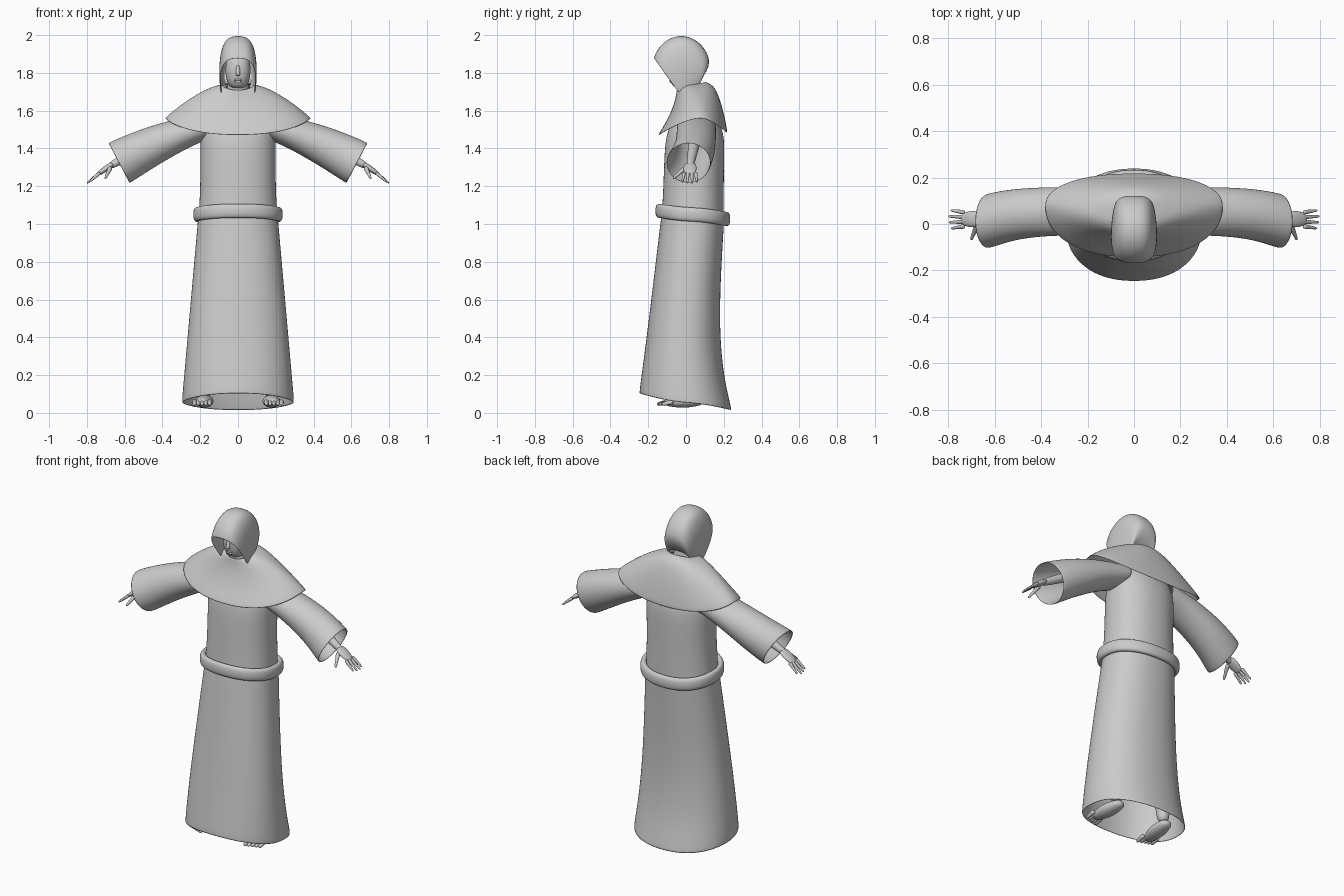
import bpy, bmesh
from math import sin, cos, pi, radians, copysign
from mathutils import Vector

if "Cube" in bpy.data.objects:
    bpy.data.objects.remove(bpy.data.objects["Cube"])

GREY = (.6, .6, .6, 1)
material = bpy.data.materials.new("plain_grey")
material.use_nodes = True
material.diffuse_color = GREY
material.node_tree.nodes["Principled BSDF"].inputs["Base Color"].default_value = GREY


def loft(name, rings, closed=True, caps=False, loop=False, mirror=False, thick=0):
    """Skin a list of point rings into one smooth object."""
    bm = bmesh.new()
    rows = [[bm.verts.new(point) for point in ring] for ring in rings]
    count = len(rows[0])
    pairs = list(zip(rows, rows[1:]))
    if loop:
        pairs.append((rows[-1], rows[0]))
    for lower, upper in pairs:
        for i in range(count if closed else count - 1):
            j = (i + 1) % count
            bm.faces.new((lower[i], lower[j], upper[j], upper[i]))
    if caps:
        bm.faces.new(rows[0])
        bm.faces.new(rows[-1])
    bmesh.ops.recalc_face_normals(bm, faces=bm.faces)
    for face in bm.faces:
        face.smooth = True
    mesh = bpy.data.meshes.new(name)
    bm.to_mesh(mesh)
    bm.free()
    mesh.materials.append(material)
    part = bpy.data.objects.new(name, mesh)
    bpy.context.collection.objects.link(part)
    if mirror:
        part.modifiers.new("mirror", 'MIRROR').use_mirror_merge = False
    if thick:
        part.modifiers.new("thickness", 'SOLIDIFY').thickness = thick
    smooth = part.modifiers.new("smooth", 'SUBSURF')
    smooth.levels = smooth.render_levels = 2


def steps(count):
    """Even fractions from zero to one."""
    return [i / count for i in range(count + 1)]


def turns(count):
    """Even angles around a full circle."""
    return [2 * pi * i / count for i in range(count)]


def lerp(start, end, k):
    return start + (end - start) * k


def power(value, exponent):
    return copysign(abs(value) ** exponent, value)


def body_ring(half_width, front, back, z_side, z_front, z_back, middle=None):
    """Slightly squared ring whose front, back and sides have their own heights."""
    if middle is None:
        middle = (front + back) / 2
    points = []
    for angle in turns(28):
        across, along = power(cos(angle), .9), power(sin(angle), .9)
        y_end, z_end = (back, z_back) if along > 0 else (front, z_front)
        points.append((half_width * across,
                       lerp(middle, y_end, abs(along)),
                       lerp(z_side, z_end, abs(along) ** 1.5)))
    return points


def level_ring(z, half_width, front, back):
    return body_ring(half_width, front, back, z, z, z)


def tube(name, start, end, start_radius, end_radius, belly=0, flat=1, mirror=True):
    """Tapered limb; belly swells its middle and flat widens it sideways."""
    start, end = Vector(start), Vector(end)
    direction = (end - start).normalized()
    up = Vector((0, 1, 0)) if abs(direction.z) > .9 else Vector((0, 0, 1))
    side = direction.cross(up).normalized()
    over = side.cross(direction)
    rings = []
    for k in steps(4):
        radius = lerp(start_radius, end_radius, k) + belly * sin(pi * k)
        rings.append([start.lerp(end, k) + radius * (flat * cos(a) * side + sin(a) * over)
                      for a in turns(10)])
    loft(name, rings, caps=True, mirror=mirror)


# Long skirt, flared to an open hem that lifts at the front
skirt = []
for k in steps(9):
    flare = 1 - k
    z = lerp(.05, 1.06, k)
    skirt.append(body_ring(lerp(.21, .3, flare),
                           lerp(-.13, -.25, flare),
                           .205 - .06 * flare + .1 * flare ** 4,
                           z, z + .05 * flare ** 3, z - .04 * flare ** 3))
loft("skirt", skirt, thick=.006)

# Upper robe, closing in under the cape
loft("torso", [level_ring(1.03, .21, -.13, .2),
               level_ring(1.2, .2, -.12, .2),
               level_ring(1.4, .2, -.115, .205),
               level_ring(1.5, .2, -.1, .2),
               level_ring(1.63, .12, -.03, .13)])

# Rounded belt, sloping down to the back
belt = []
for angle in turns(8):
    out, rise = .02 * power(cos(angle), .7), .04 * power(sin(angle), .7)
    belt.append(body_ring(.22 + out, -.145 - out, .217 + out,
                          1.05 + rise, 1.07 + rise, 1.026 + rise))
loft("belt", belt, loop=True)

# Shoulder cape, dipping to the front and back
cape = []
for k in steps(6):
    drop = k ** 1.5
    cape.append(body_ring(lerp(.08, .39, k),
                          lerp(-.05, -.15, k ** 2.5),
                          lerp(.1, .222, k ** .6),
                          lerp(1.74, 1.565, drop),
                          lerp(1.71, 1.47, drop),
                          lerp(1.755, 1.48, drop),
                          middle=lerp(.02, .08, k)))
loft("cape", cape, thick=.008)

# Wide sleeves, opening into slanted cuffs
sleeve = []
for k in steps(6):
    top = Vector((lerp(.14, .69, k), 0, lerp(1.58, 1.43, k ** 1.7)))
    bottom = Vector((lerp(.15, .575, k), 0, lerp(1.45, 1.213, k ** 1.2)))
    depth = lerp(.105, .12, k ** 3)
    middle = lerp(.055, .012, k ** 4)
    sleeve.append([bottom.lerp(top, (1 + cos(a)) / 2) + Vector((0, middle + depth * sin(a), 0))
                   for a in turns(20)])
loft("sleeves", sleeve, mirror=True, thick=.006)

# Forearms and hands
tube("forearms", (.4, .05, 1.46), (.69, .02, 1.3), .036, .02)
tube("palms", (.66, .022, 1.32), (.745, .02, 1.262), .013, .01, belly=.005, flat=2.3)
for i, finger in enumerate(("index", "middle", "ring", "little")):
    spread = i - 1.5
    shorter = .01 * abs(spread - .1)
    tube(finger + "_fingers",
         (.73, .02 + .02 * spread, 1.272),
         (.805 - shorter, .02 + .026 * spread, 1.213 + shorter / 2), .011, .005)
tube("thumbs", (.675, 0, 1.3), (.703, -.07, 1.24), .014, .006)

# Legs and bare feet under the hem
tube("legs", (.17, .05, .08), (.15, .04, .45), .036, .055)
tube("feet", (.165, .1, .065), (.19, -.12, .057), .02, .018, belly=.018, flat=1.4)
for i, toe in enumerate(("big", "second", "third", "fourth", "little")):
    x, y = .15 + .02 * i, -.155 + .007 * i
    tube(toe + "_toes", (x, y + .06, .06), (x, y, .045), .015, .009)

# Hood: arches swept from the pointed brow back to the nape
hood = []
for k in steps(11):
    sweep = radians(lerp(170, -50, k))
    crown = Vector((0, .15 * cos(sweep) - .025, .14 * power(sin(sweep), 1.2) + 1.86))
    base = Vector((0, lerp(-.035, .07, k), lerp(1.69, 1.72, k)))
    width = .088 + .026 * sin(pi * lerp(.25, 1, k)) - .016 * k
    arch = []
    for part in steps(16):
        height = max(0, sin(pi * part))
        point = base.lerp(crown, height)
        point.x = width * power(cos(pi * part), .7) * lerp(.84, 1.16, height)
        arch.append(point)
    hood.append(arch)
loft("hood", hood, closed=False, thick=.006)

# Neck, face, nose and lips in the shade of the hood
tube("neck", (0, .03, 1.6), (0, .015, 1.8), .07, .055, mirror=False)
face = []
for k in steps(8):
    angle = pi * lerp(.08, .92, k)
    size = sin(angle) ** .6
    face.append(level_ring(1.815 - .1 * cos(angle), .067 * size, -.02 - .072 * size, .04))
loft("face", face, caps=True)
tube("nose", (0, -.085, 1.84), (0, -.1, 1.784), .008, .012, belly=.002, mirror=False)
for lip, z in (("upper_lip", 1.764), ("lower_lip", 1.754)):
    tube(lip, (-.022, -.082, z), (.022, -.082, z), .002, .002, belly=.005, mirror=False)
